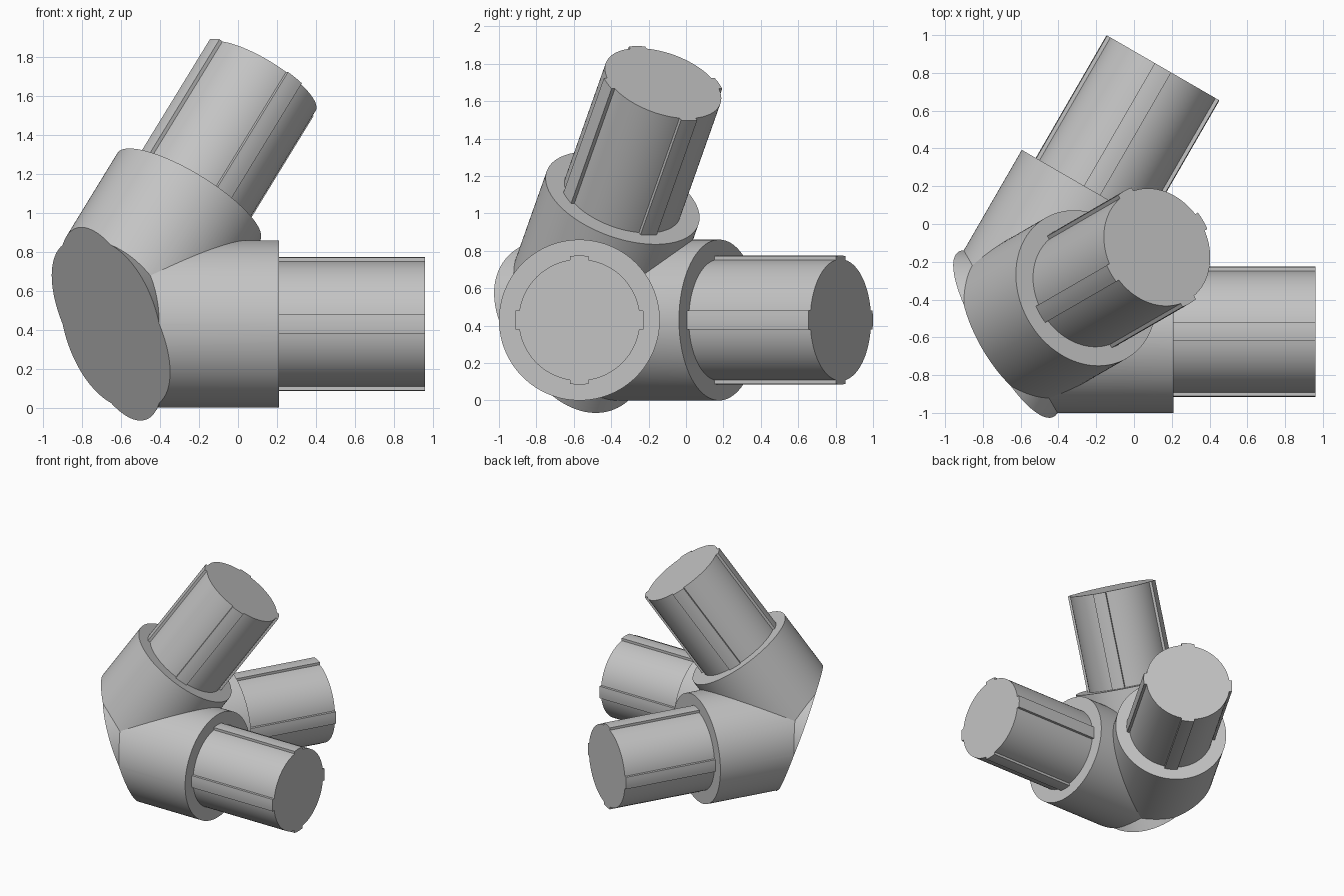
import bpy, bmesh
from math import pi, sin, cos, asin, sqrt
from mathutils import Matrix, Vector

cube = bpy.data.objects.get("Cube")
if cube:
    bpy.data.objects.remove(cube, do_unlink=True)

CENTRE = Vector((-0.653, -0.57, 0.43))   # where the three axes meet
HUB_R, PLUG_R, RIB_R, RIB_HALF = 0.43, 0.325, 0.345, 0.05
PLUG_LEN = 0.75

# Three directions, each at sixty degrees to the others
ARMS = [
    ("side", Vector((1, 0, 0)), 0.863),
    ("rear", Vector((0.5, sqrt(3) / 2, 0)), 0.863),
    ("upper", Vector((0.5, sqrt(3) / 6, sqrt(2 / 3))), 0.80),
]

grey = bpy.data.materials.new("plain grey")
grey.use_nodes = True
colour = (0.55, 0.55, 0.55, 1)
grey.diffuse_color = colour
grey.node_tree.nodes["Principled BSDF"].inputs["Base Color"].default_value = colour


def frame(direction):
    """Matrix at the centre with local z along the direction and local x level."""
    d = direction.normalized()
    side = Vector((0, 0, 1)).cross(d).normalized()
    rot = Matrix((side, d.cross(side), d)).transposed()
    return Matrix.Translation(CENTRE) @ rot.to_4x4()


def prism(name, outline, start, end, matrix):
    """Extrude a flat outline along local z."""
    bm = bmesh.new()
    base = bm.faces.new([bm.verts.new((x, y, start)) for x, y in outline])
    top = bmesh.ops.extrude_face_region(bm, geom=[base])["geom"]
    verts = [v for v in top if isinstance(v, bmesh.types.BMVert)]
    bmesh.ops.translate(bm, verts=verts, vec=(0, 0, end - start))
    bmesh.ops.recalc_face_normals(bm, faces=bm.faces)
    bm.transform(matrix)
    mesh = bpy.data.meshes.new(name)
    bm.to_mesh(mesh)
    bm.free()
    mesh.materials.append(grey)
    obj = bpy.data.objects.new(name, mesh)
    bpy.context.collection.objects.link(obj)
    return obj


def circle(radius, count=128):
    return [(radius * cos(2 * pi * i / count), radius * sin(2 * pi * i / count))
            for i in range(count)]


def ribbed_circle():
    """Circle with four shallow square-sided ribs."""
    points = []
    a, b = asin(RIB_HALF / RIB_R), asin(RIB_HALF / PLUG_R)
    for q in range(4):
        mid = q * pi / 2
        angles = [(RIB_R, mid - a + 2 * a * i / 4) for i in range(5)]
        angles += [(PLUG_R, mid + b + (pi / 2 - 2 * b) * i / 24) for i in range(25)]
        points += [(r * cos(t), r * sin(t)) for r, t in angles]
    return points


def activate(obj):
    bpy.ops.object.select_all(action='DESELECT')
    obj.select_set(True)
    bpy.context.view_layer.objects.active = obj


def combine(target, other, operation):
    activate(target)
    mod = target.modifiers.new("join", 'BOOLEAN')
    mod.operation, mod.solver, mod.object = operation, 'EXACT', other
    bpy.ops.object.modifier_apply(modifier=mod.name)
    bpy.data.objects.remove(other, do_unlink=True)


# Hub: three joined collars with a slanted flat cut behind the meeting point
collars = [prism("hub", circle(HUB_R), -0.4, length, frame(d)) for _, d, length in ARMS]
hub = collars[0]
for collar in collars[1:]:
    combine(hub, collar, 'UNION')
back = -sum((d for _, d, _ in ARMS), Vector())
cutter = prism("back_cutter", circle(2, 8), 0, 2, frame(back))
cutter.hide_render = True
combine(hub, cutter, 'DIFFERENCE')

# Ribbed plugs
parts = [hub]
for name, d, length in ARMS:
    parts.append(prism(name + "_plug", ribbed_circle(), length - 0.02,
                       length + PLUG_LEN, frame(d)))

for part in parts:
    activate(part)
    bpy.ops.object.shade_smooth_by_angle(angle=pi / 7)
